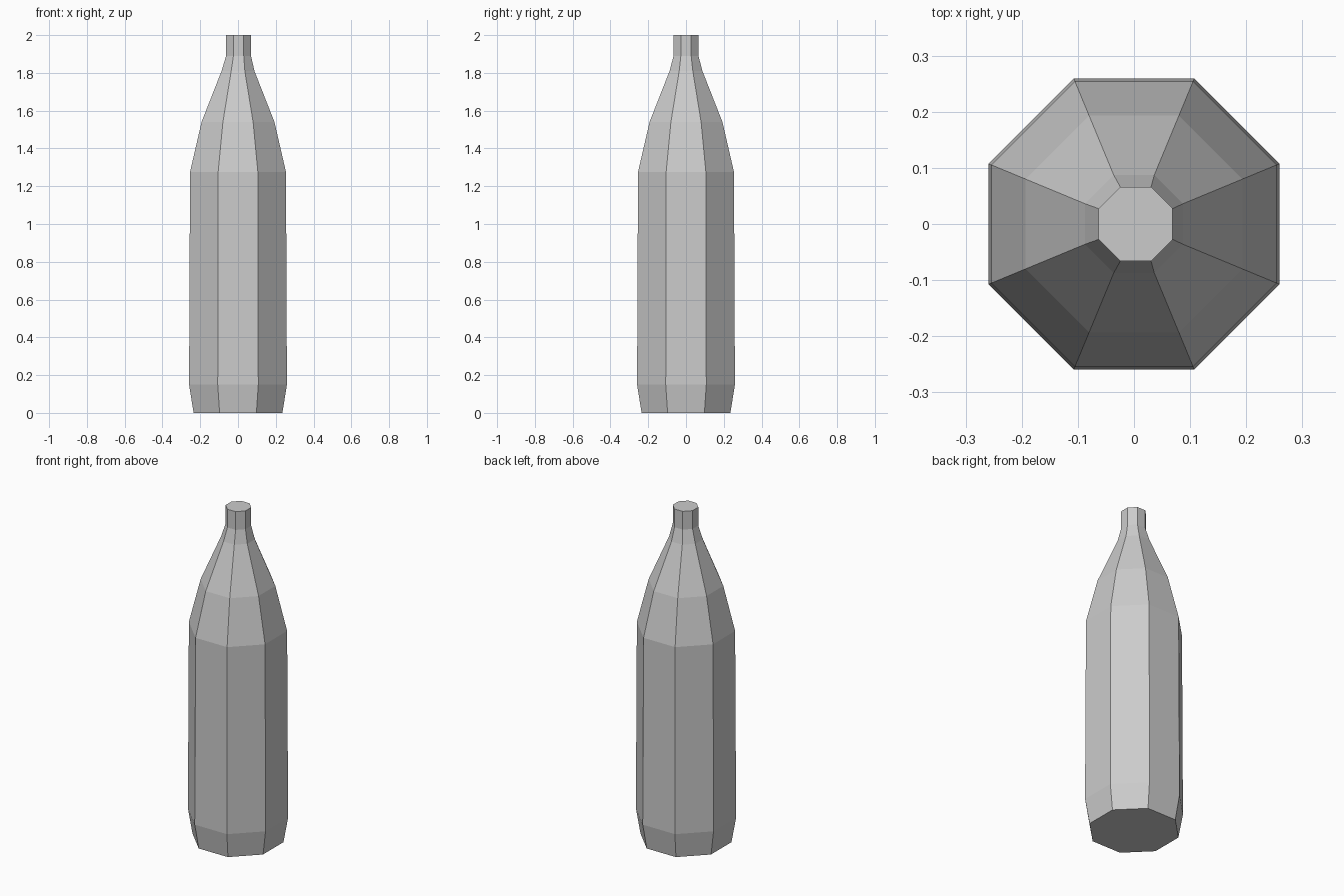
import bpy, bmesh, math

if "Cube" in bpy.data.objects:
    bpy.data.objects.remove(bpy.data.objects["Cube"])

SIDES = 8
# Bottle profile: (height, distance to flat side, x offset)
PROFILE = [
    (0.00, 0.235, 0.0),
    (0.15, 0.259, 0.0),
    (1.275, 0.254, 0.0),
    (1.54, 0.193, 0.0),
    (1.81, 0.087, 0.0),
    (1.89, 0.066, 0.003),
    (2.00, 0.066, 0.003),
]

bm = bmesh.new()


def ring(z, apothem, dx):
    r = apothem / math.cos(math.pi / SIDES)
    angles = [(i + 0.5) * math.tau / SIDES for i in range(SIDES)]
    return [bm.verts.new((dx + r * math.cos(a), r * math.sin(a), z)) for a in angles]


# Stacked rings joined into flat side panels
rings = [ring(*p) for p in PROFILE]
for low, high in zip(rings, rings[1:]):
    for i in range(SIDES):
        j = (i + 1) % SIDES
        bm.faces.new((low[i], low[j], high[j], high[i]))

# Closed base and top
bm.faces.new(rings[0][::-1])
bm.faces.new(rings[-1])

mesh = bpy.data.meshes.new("bottle")
bm.to_mesh(mesh)
bm.free()
bottle = bpy.data.objects.new("bottle", mesh)
bpy.context.collection.objects.link(bottle)
